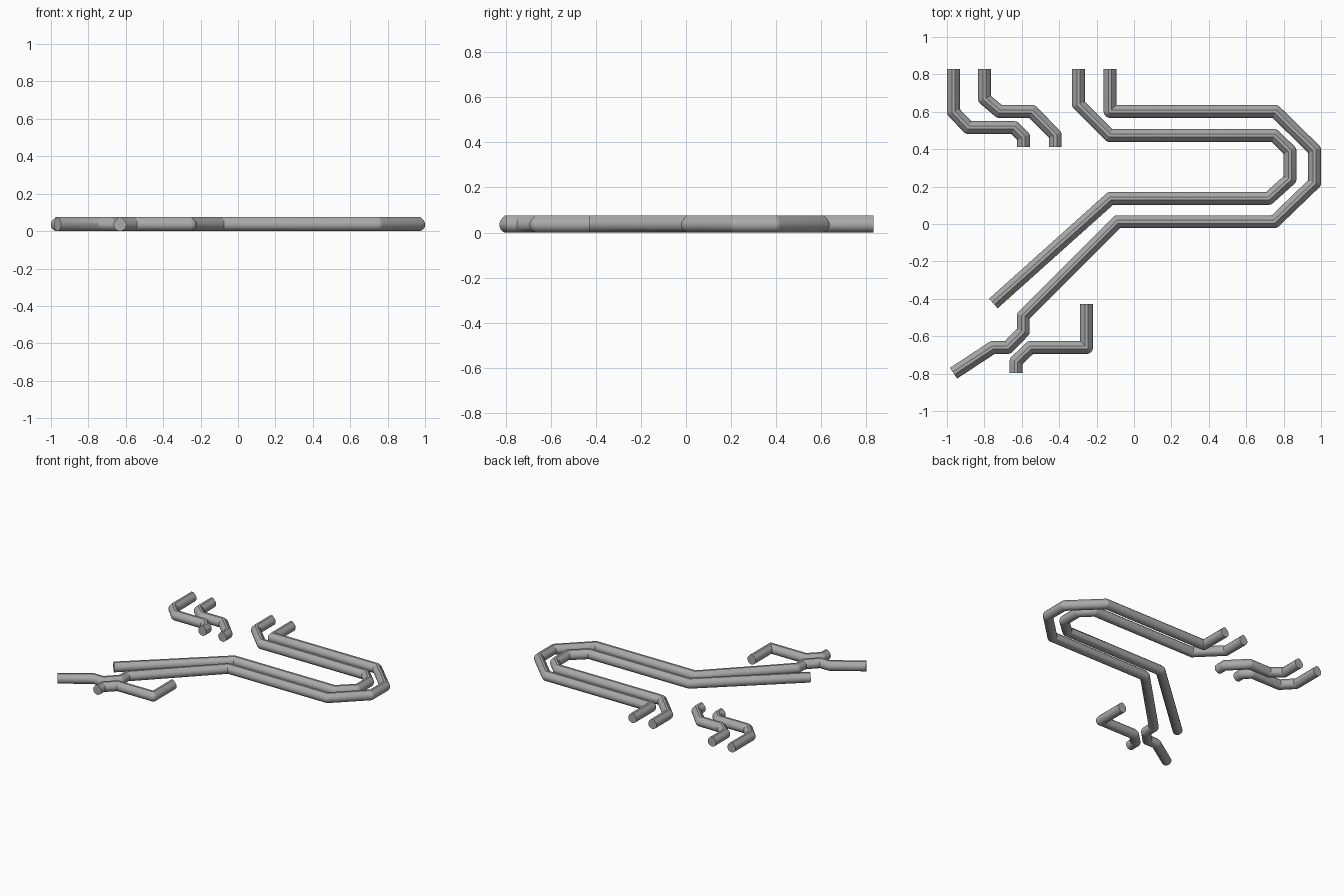
import bpy, bmesh, math
from mathutils import Vector, Matrix

cube = bpy.data.objects.get("Cube")
if cube:
    bpy.data.objects.remove(cube, do_unlink=True)

R = 0.0345        # pipe radius
TOP = 0.0405      # height of the flat crown above the pipe axis

grey = bpy.data.materials.new("pipe grey")
grey.use_nodes = True
grey.diffuse_color = (0.4, 0.4, 0.4, 1)
grey.node_tree.nodes["Principled BSDF"].inputs["Base Color"].default_value = (0.4, 0.4, 0.4, 1)


def teardrop_profile(steps=24):
    """Round underside, sloping shoulders and a narrow flat crown."""
    pts = []
    for i in range(steps + 1):
        a = math.radians(135 + 270 * i / steps)
        pts.append((R * math.cos(a), R * math.sin(a) + R))
    half = R * math.sqrt(2) - TOP
    return pts + [(half, TOP + R), (-half, TOP + R)]


PROFILE = teardrop_profile()


def rotated(v, angle):
    return Matrix.Rotation(angle, 2) @ v


def corner_rings(p, n1, n2):
    """Rings turning a corner: mitred inside, rounded outside."""
    turn = math.atan2(n1.x * n2.y - n1.y * n2.x, n1.dot(n2))
    mitre = (n1 + n2) / (1 + n1.dot(n2))
    steps = max(2, round(abs(turn) / math.radians(11)))
    rings = []
    for k in range(steps + 1):
        fan = rotated(n1, turn * k / steps)
        ring = []
        for u, z in PROFILE:
            inside = u * turn > 0
            q = p + (mitre if inside else fan) * u
            ring.append((q.x, q.y, z))
        rings.append(ring)
    return rings


def pipe(name, points):
    path = [Vector(p) for p in points]
    normals = []
    for a, b in zip(path, path[1:]):
        d = (b - a).normalized()
        normals.append(Vector((-d.y, d.x)))

    def end_ring(p, n):
        return [(p.x + n.x * u, p.y + n.y * u, z) for u, z in PROFILE]

    rings = [end_ring(path[0], normals[0])]
    for p, n1, n2 in zip(path[1:-1], normals, normals[1:]):
        rings += corner_rings(p, n1, n2)
    rings.append(end_ring(path[-1], normals[-1]))

    # Skin the rings and close both ends
    bm = bmesh.new()
    loops = [[bm.verts.new(co) for co in ring] for ring in rings]
    count = len(PROFILE)
    for a, b in zip(loops, loops[1:]):
        for i in range(count):
            j = (i + 1) % count
            bm.faces.new((a[i], a[j], b[j], b[i]))
    bm.faces.new(loops[0])
    bm.faces.new(loops[-1])
    bmesh.ops.remove_doubles(bm, verts=bm.verts, dist=1e-5)
    bmesh.ops.recalc_face_normals(bm, faces=bm.faces)

    mesh = bpy.data.meshes.new(name)
    bm.to_mesh(mesh)
    bm.free()
    mesh.materials.append(grey)
    obj = bpy.data.objects.new(name, mesh)
    bpy.context.collection.objects.link(obj)
    bpy.ops.object.select_all(action='DESELECT')
    obj.select_set(True)
    bpy.context.view_layer.objects.active = obj
    bpy.ops.object.shade_smooth_by_angle(angle=math.radians(30))


BACK = 0.83

# Two short pipes at the back right
pipe("short_outer_pipe", [(-.966, BACK), (-.966, .6), (-.885, .515), (-.64, .515),
                          (-.59, .465), (-.59, .412)])
pipe("short_inner_pipe", [(-.8, BACK), (-.8, .67), (-.72, .602), (-.545, .602),
                          (-.421, .475), (-.421, .412)])

# Two long pipes that loop round the left side
pipe("long_inner_pipe", [(-.297, BACK), (-.297, .64), (-.13, .473), (.75, .473),
                         (.834, .39), (.834, .24), (.72, .137), (-.125, .137),
                         (-.752, -.425)])
pipe("long_outer_pipe", [(-.128, BACK), (-.128, .602), (.755, .602), (.966, .395),
                         (.966, .22), (.75, .012), (-.088, .012), (-.592, -.492),
                         (-.592, -.575), (-.675, -.66), (-.755, -.66), (-.965, -.798)])

# Separate bent pipe at the front
pipe("front_pipe", [(-.254, -.428), (-.254, -.66), (-.553, -.66), (-.631, -.735),
                    (-.631, -.797)])
